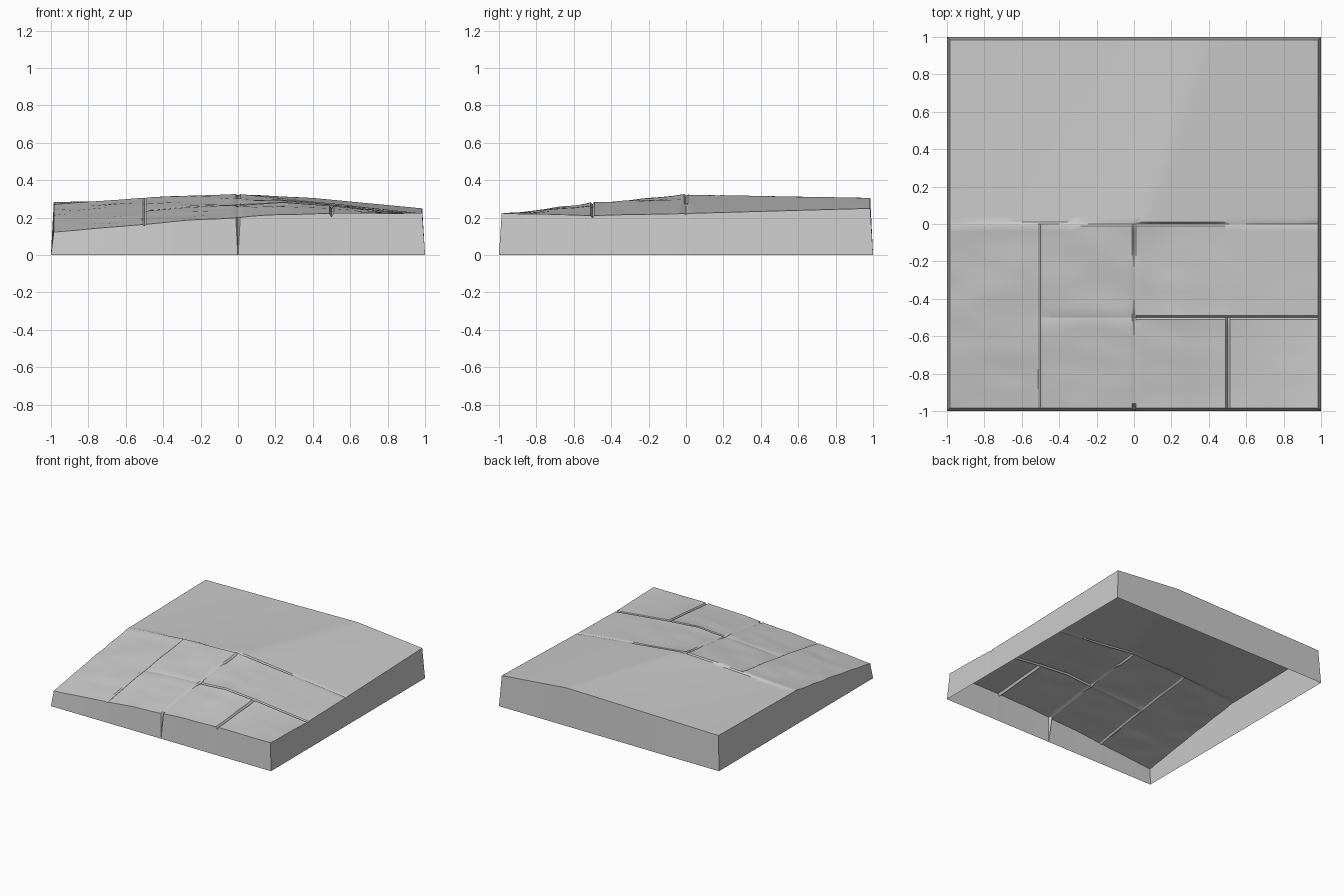
import bpy, bmesh
from mathutils import Vector, noise

cube = bpy.data.objects.get("Cube")
if cube:
    bpy.data.objects.remove(cube)

RIM = 0.985           # half width of the ground, the skirt flares out to 1
KNOTS = [-1, -0.5, 0, 0.25, 0.5, 1]
FRONT = [0.12, 0.163, 0.2, 0.213, 0.22, 0.225]
MIDDLE = [0.20, 0.243, 0.268, 0.28, 0.262, 0.21]
SEAM = [0.27, 0.307, 0.328, 0.302, 0.275, 0.22]


def lerp(a, b, t):
    return a + (b - a) * t


def sample(heights, x):
    """Piecewise linear height along one row."""
    for k in range(len(KNOTS) - 1):
        if x <= KNOTS[k + 1]:
            t = (x - KNOTS[k]) / (KNOTS[k + 1] - KNOTS[k])
            return lerp(heights[k], heights[k + 1], t)
    return heights[-1]


def ground(x, y):
    """Rolling slope in front, two gentle planes meeting at a ridge behind."""
    if y > 0:
        ridge_x, ridge_z = 0.05 + 0.35 * y, 0.323 - 0.018 * y
        if x < ridge_x:
            return lerp(0.268 + 0.015 * y, ridge_z, (x + 1) / (ridge_x + 1))
        return lerp(ridge_z, 0.22 + 0.028 * y, (x - ridge_x) / (1 - ridge_x))
    if y > -0.5:
        z = lerp(sample(MIDDLE, x), sample(SEAM, x), (y + 0.5) * 2)
    else:
        z = lerp(sample(FRONT, x), sample(MIDDLE, x), (y + 1) * 2)
    # eroded ripples, calmer toward the right
    rough = 0.006 if x < 0.25 else 0.003
    return z + rough * noise.noise(Vector((x * 4 + y * 2, y * 9, 0.5)))


def groove(x, y):
    """Depth of the narrow joints between ground patches."""
    depth = 0
    if x == -0.5 and y < 0:
        depth = 0.008
    if x == 0 and y < 0:
        depth = 0.014 if y > -0.2 or abs(y + 0.5) < 0.04 else 0.004
    if x == 0.5 and y < -0.5:
        depth = 0.02
    if y == -0.5 and x > -0.5:
        depth = max(depth, 0.012 if x > 0 else 0.003)
    if y == 0:
        depth = max(depth, 0.01 if -0.3 < x < 0.5 else 0.004)
    return depth


def grid_lines(seams, gap):
    """Even spacing with extra lines on both sides of every seam."""
    lines = [-RIM, RIM]
    for s in seams:
        lines += [s - gap, s, s + gap]
    even = [i / 25 for i in range(-24, 25)]
    lines += [v for v in even if all(abs(v - s) > 0.03 for s in seams)]
    return sorted(lines)


columns = grid_lines([-0.5, 0, 0.5], 0.012)
rows = grid_lines([-0.5, 0], 0.01)

# Ground sheet
bm = bmesh.new()
verts = [[bm.verts.new((x, y, ground(x, y) - groove(x, y))) for x in columns] for y in rows]
for j in range(len(rows) - 1):
    for i in range(len(columns) - 1):
        bm.faces.new((verts[j][i], verts[j][i + 1], verts[j + 1][i + 1], verts[j + 1][i]))

# Notch at the middle of the front rim
for x, v in zip(columns, verts[0]):
    if x == 0:
        v.co.y += 0.022
        v.co.z -= 0.02

# Flared skirt, open underneath
rim_edges = [e for e in bm.edges if e.is_boundary]
new = bmesh.ops.extrude_edge_only(bm, edges=rim_edges)["geom"]
for v in (g for g in new if isinstance(g, bmesh.types.BMVert)):
    if v.co.y < -0.9 and abs(v.co.x) < 0.03:
        v.co.x *= 0.1
        v.co.y = -RIM
    v.co.x /= RIM
    v.co.y /= RIM
    v.co.z = 0
bmesh.ops.recalc_face_normals(bm, faces=bm.faces)
bm.normal_update()
if sum(f.normal.z * f.calc_area() for f in bm.faces) < 0:
    bmesh.ops.reverse_faces(bm, faces=bm.faces)

mesh = bpy.data.meshes.new("terrain_tile")
bm.to_mesh(mesh)
bm.free()
tile = bpy.data.objects.new("terrain_tile", mesh)
bpy.context.collection.objects.link(tile)

# Plain grey
grey = bpy.data.materials.new("plain_grey")
grey.use_nodes = True
colour = (0.6, 0.6, 0.6, 1)
grey.diffuse_color = colour
grey.node_tree.nodes["Principled BSDF"].inputs["Base Color"].default_value = colour
mesh.materials.append(grey)

bpy.ops.object.select_all(action="DESELECT")
tile.select_set(True)
bpy.context.view_layer.objects.active = tile
bpy.ops.object.shade_smooth_by_angle(angle=0.5)
